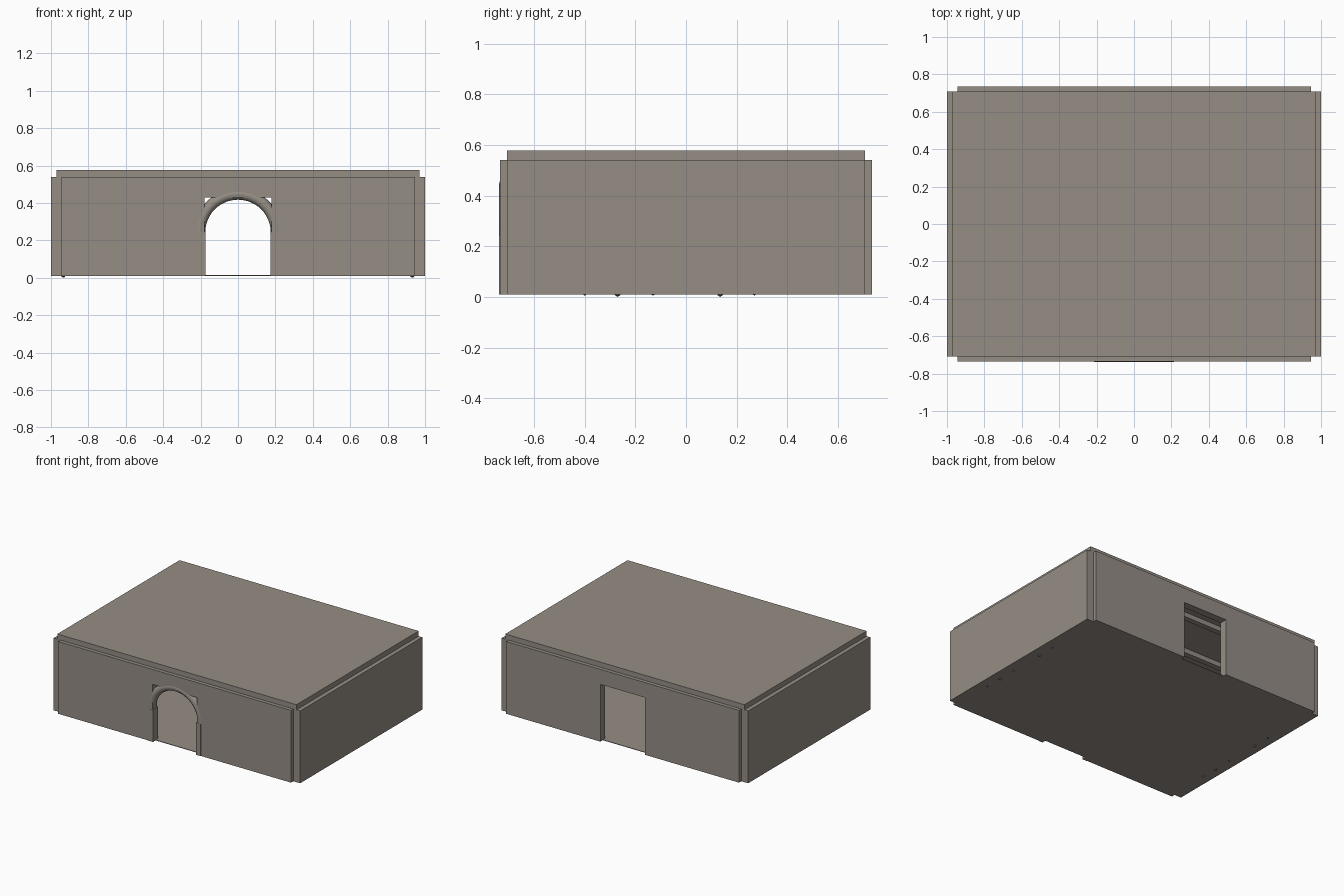
import bpy, bmesh, math, random

if "Cube" in bpy.data.objects:
    bpy.data.objects.remove(bpy.data.objects["Cube"])
random.seed(4)

stone = bpy.data.materials.new("stone")
stone.diffuse_color = (0.30, 0.27, 0.235, 1)
stone.use_nodes = True
stone.node_tree.nodes["Principled BSDF"].inputs["Base Color"].default_value = stone.diffuse_color


def finish(name, bm):
    bmesh.ops.recalc_face_normals(bm, faces=bm.faces)
    me = bpy.data.meshes.new(name)
    bm.to_mesh(me)
    bm.free()
    me.materials.append(stone)
    ob = bpy.data.objects.new(name, me)
    bpy.context.collection.objects.link(ob)
    return ob


def box(name, lo, hi):
    bm = bmesh.new()
    bmesh.ops.create_cube(bm, size=1)
    for v in bm.verts:
        v.co = [(a + b) / 2 + c * (b - a) for a, b, c in zip(lo, hi, v.co)]
    return finish(name, bm)


def door_wall(name, y0, y1):
    # wall outline with a rectangular doorway, extruded through its thickness
    outline = [(-.945, .01), (-.18, .01), (-.18, .43), (.18, .43), (.18, .01),
               (.945, .01), (.945, .54), (-.945, .54)]
    bm = bmesh.new()
    f = bm.faces.new([bm.verts.new((x, y0, z)) for x, z in outline])
    r = bmesh.ops.extrude_face_region(bm, geom=[f])
    for v in r["geom"]:
        if isinstance(v, bmesh.types.BMVert):
            v.co.y = y1
    return finish(name, bm)


# Walls, with open notches at the corners
door_wall("front_wall", -.735, -.68)
door_wall("back_wall", .68, .735)
for s, side in ((-1, "left"), (1, "right")):
    a, b = sorted((s * .945, s * 1.0))
    box(side + "_wall", (a, -.708, .01), (b, .708, .54))

# Roof slab and thin floor
box("roof", (-.97, -.708, .52), (.97, .708, .578))
box("floor", (-.97, -.708, .01), (.97, .708, .014))

# Front doorway: posts and a round arch moulding
for s, side in ((-1, "left"), (1, "right")):
    a, b = sorted((s * .174, s * .214))
    box(side + "_door_post", (a, -.738, .01), (b, -.678, .245))

bm = bmesh.new()
rings, n, m = [], 24, 12
for i in range(n + 1):
    t = math.pi * i / n
    ring = []
    for j in range(m):
        p = 2 * math.pi * j / m
        r = .205 + .03 * math.cos(p)
        ring.append(bm.verts.new((r * math.cos(t), -.708 + .03 * math.sin(p), .243 + r * math.sin(t))))
    rings.append(ring)
for a, b in zip(rings, rings[1:]):
    for j in range(m):
        k = (j + 1) % m
        bm.faces.new((a[j], a[k], b[k], b[j]))
bm.faces.new(rings[0])
bm.faces.new(rings[-1])
arch = finish("door_arch", bm)
bpy.context.view_layer.objects.active = arch
arch.select_set(True)
bpy.ops.object.shade_smooth_by_angle(angle=math.radians(40))

# Ceiling beams running across the room
for i, y in enumerate((-.5, -.135, .135, .5)):
    box(f"ceiling_beam_{i}", (-.945, y - .02, .485), (.945, y + .02, .522))

# Small loose stones along the side walls, poking slightly through the floor
for s in (-1, 1):
    for i, y in enumerate((-.4, -.27, -.13, .135, .27)):
        bm = bmesh.new()
        r = random.uniform(.011, .014)
        bmesh.ops.create_icosphere(bm, subdivisions=1, radius=r)
        bmesh.ops.translate(bm, verts=bm.verts, vec=(s * .933, y, (.012 if i in (1, 3) else .018)))
        lowest = min(v.co.z for v in bm.verts)
        for v in bm.verts:
            v.co.z += (0 if i in (1, 3) else .005) - lowest
        finish(f"loose_stone_{'left' if s < 0 else 'right'}_{i}", bm)
